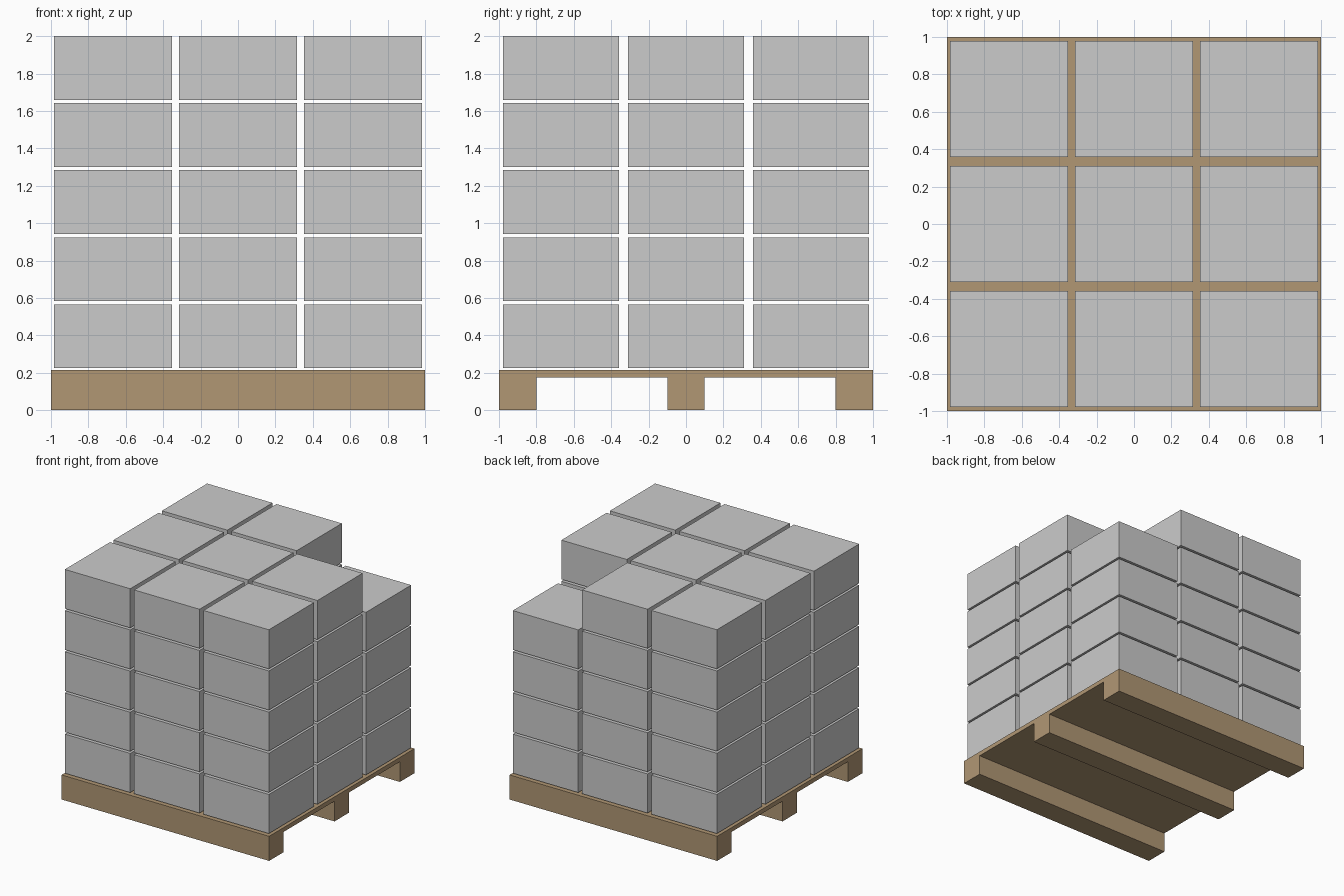
import bpy, bmesh

if "Cube" in bpy.data.objects:
    bpy.data.objects.remove(bpy.data.objects["Cube"])

wood = bpy.data.materials.new("wood")
wood.diffuse_color = (0.44, 0.31, 0.175, 1)
wood.use_nodes = True
wood.node_tree.nodes["Principled BSDF"].inputs["Base Color"].default_value = wood.diffuse_color


def finish(name, bm, material=None):
    bmesh.ops.recalc_face_normals(bm, faces=bm.faces)
    mesh = bpy.data.meshes.new(name)
    bm.to_mesh(mesh)
    bm.free()
    obj = bpy.data.objects.new(name, mesh)
    bpy.context.collection.objects.link(obj)
    if material:
        mesh.materials.append(material)
    return obj


# Pallet: deck with three runners, one (y, z) profile extruded along x
DECK, UNDER = 0.214, 0.176
profile = [(-1, DECK), (-1, 0), (-0.8, 0), (-0.8, UNDER), (-0.1, UNDER), (-0.1, 0),
           (0.1, 0), (0.1, UNDER), (0.8, UNDER), (0.8, 0), (1, 0), (1, DECK)]
bm = bmesh.new()
face = bm.faces.new([bm.verts.new((-1, y, z)) for y, z in profile])
ext = bmesh.ops.extrude_face_region(bm, geom=[face])
bmesh.ops.translate(bm, vec=(2, 0, 0),
                    verts=[v for v in ext["geom"] if isinstance(v, bmesh.types.BMVert)])
finish("pallet", bm, wood)

# Stacked boxes: 3 x 3 x 5, with the top back right one missing
SIZE = (0.63, 0.622, 0.341)
PITCH, LAYER = 0.668, 0.3585
for layer in range(5):
    for row in (-1, 0, 1):
        for col in (-1, 0, 1):
            if (col, row, layer) == (1, 1, 4):
                continue
            bm = bmesh.new()
            bmesh.ops.create_cube(bm, size=1)
            bmesh.ops.scale(bm, vec=SIZE, verts=bm.verts)
            box = finish(f"box_layer{layer + 1}_row{row + 2}_column{col + 2}", bm)
            box.location = (col * PITCH, row * PITCH,
                            2 - SIZE[2] / 2 - (4 - layer) * LAYER)
